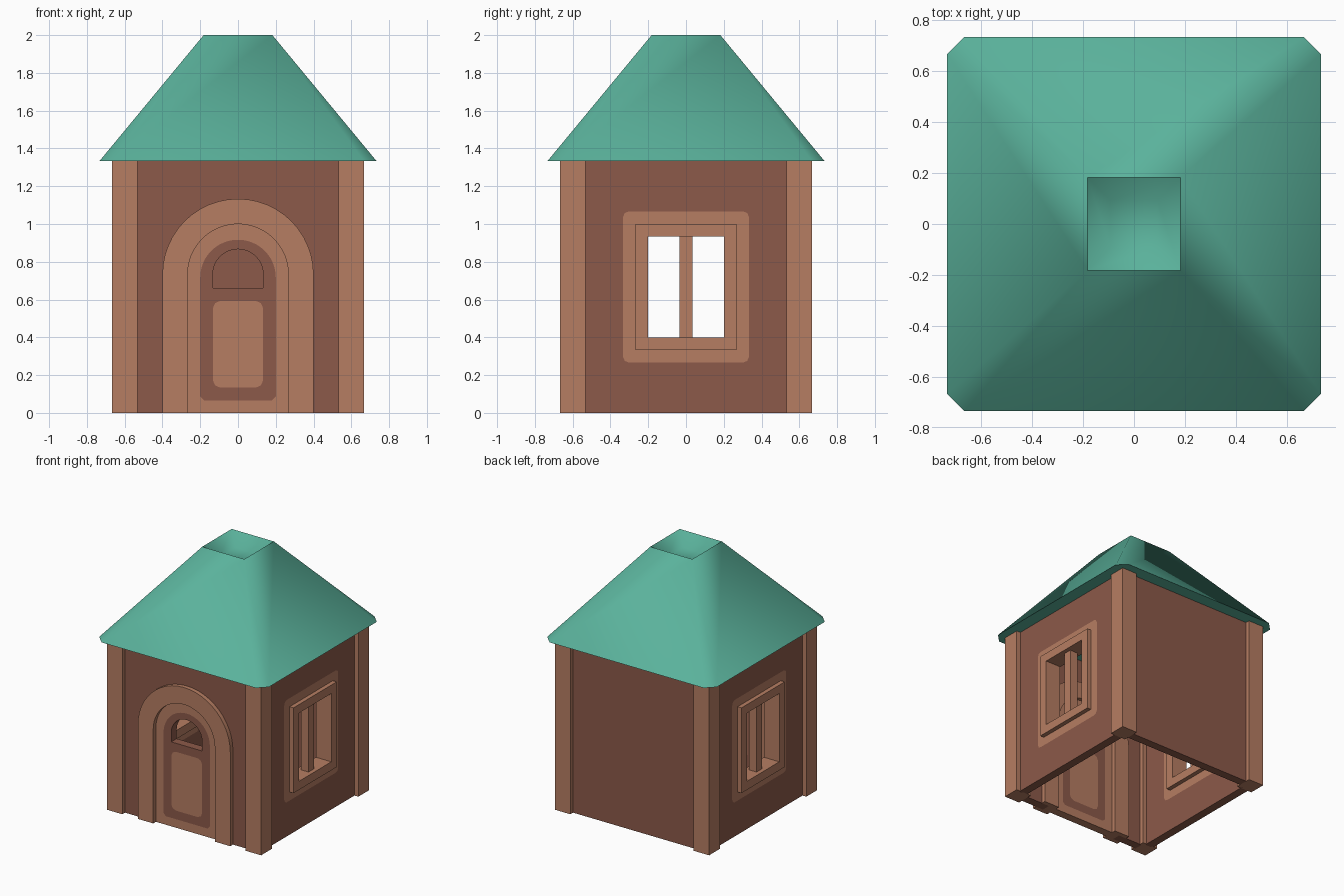
import bpy, bmesh
from math import pi, cos, sin, radians
from mathutils import Matrix

cube = bpy.data.objects.get("Cube")
if cube:
    bpy.data.objects.remove(cube, do_unlink=True)


def material(name, rgb):
    m = bpy.data.materials.new(name)
    m.use_nodes = True
    m.diffuse_color = (*rgb, 1)
    m.node_tree.nodes["Principled BSDF"].inputs["Base Color"].default_value = (*rgb, 1)
    return m


LIGHT = material("light_brown", (0.47, 0.207, 0.123))
DARK = material("dark_brown", (0.262, 0.101, 0.067))
GREEN = material("roof_green", (0.103, 0.445, 0.33))

U = 1 / 15              # building unit
MID = 9 * U             # distance of wall centre planes from the middle
TOP = 20 * U            # height of the walls


def finish(name, bm, mat, angle=30):
    bmesh.ops.remove_doubles(bm, verts=bm.verts, dist=1e-5)
    bmesh.ops.recalc_face_normals(bm, faces=bm.faces)
    mesh = bpy.data.meshes.new(name)
    bm.to_mesh(mesh)
    bm.free()
    mesh.materials.clear()
    mesh.materials.append(mat)
    for p in mesh.polygons:
        p.use_smooth = True
        p.material_index = 0
    mesh.set_sharp_from_angle(angle=radians(angle))
    ob = bpy.data.objects.new(name, mesh)
    bpy.context.collection.objects.link(ob)
    return ob


def box(name, center, size, mat):
    bm = bmesh.new()
    bmesh.ops.create_cube(bm, size=1, matrix=Matrix.Translation(center) @ Matrix.Diagonal((*size, 1)))
    return finish(name, bm, mat)


def slab(name, outlines, thickness, mat, turn=0):
    """Extruded upright outline; inner outlines become holes. turn: 0 front, 90 left, 180 back."""
    curve = bpy.data.curves.new(name, 'CURVE')
    curve.dimensions = '2D'
    curve.fill_mode = 'BOTH'
    curve.extrude = thickness / 2
    for pts in outlines:
        s = curve.splines.new('POLY')
        s.points.add(len(pts) - 1)
        for p, (x, z) in zip(s.points, pts):
            p.co = (x, z, 0, 1)
        s.use_cyclic_u = True
    tmp = bpy.data.objects.new(name + "_outline", curve)
    bpy.context.collection.objects.link(tmp)
    deps = bpy.context.evaluated_depsgraph_get()
    mesh = bpy.data.meshes.new_from_object(tmp.evaluated_get(deps))
    bm = bmesh.new()
    bm.from_mesh(mesh)
    bpy.data.objects.remove(tmp, do_unlink=True)
    bpy.data.curves.remove(curve)
    bpy.data.meshes.remove(mesh)
    bm.transform(Matrix.Rotation(radians(turn), 4, 'Z') @ Matrix.Translation((0, -MID, 0))
                 @ Matrix.Rotation(pi / 2, 4, 'X'))
    return finish(name, bm, mat)


def rect(w, z0, z1, c=0.0):
    """Rectangle of half width w with corners cut by c."""
    if not c:
        return [(-w, z0), (w, z0), (w, z1), (-w, z1)]
    k = c * 0.3
    right = [(w - c, z0), (w - k, z0 + k), (w, z0 + c), (w, z1 - c), (w - k, z1 - k), (w - c, z1)]
    return right + [(-x, z) for x, z in reversed(right)]


def arch(r, z0, spring=11 * U, c=0.0, n=24):
    """Round-topped outline starting at the lower left, over the top, to the lower right."""
    top = [(-r * cos(pi * i / n), spring + r * sin(pi * i / n)) for i in range(n + 1)]
    if c:
        return [(c - r, z0), (-r, z0 + c)] + top + [(r, z0 + c), (r - c, z0)]
    return [(-r, z0)] + top + [(r, z0)]


# Corner posts
for sx, side in ((1, "left"), (-1, "right")):
    for sy, end in ((-1, "front"), (1, "back")):
        box(f"{end}_{side}_post", (sx * MID, sy * MID, TOP / 2), (2 * U, 2 * U, TOP), LIGHT)

# Plain back wall
HALF = 8.2 * U
slab("back_wall", [rect(HALF, 0, TOP)], U, DARK, 180)

# Front wall, running around the doorway
doorway = arch(5 * U, 0)
slab("front_wall", [[(-HALF, TOP), (-HALF, 0)] + doorway + [(HALF, 0), (HALF, TOP)]], U, DARK)

# Door frame, door leaf and its coloured panels
slab("door_frame", [arch(6 * U, 0) + arch(4 * U, 0)[::-1]], 2 * U, LIGHT)
band = arch(3 * U, U, 10.75 * U, 0.02)
panel = rect(2 * U, 2 * U, 8.9 * U, 0.04)
door_light = arch(2 * U, 9.9 * U)
slab("door_leaf", [doorway, band], U, LIGHT)
slab("door_band", [band, panel, door_light], U, DARK)
slab("door_panel", [panel], U, LIGHT)

# Side walls with their windows
for turn, side, sx in ((90, "left", 1), (-90, "right", -1)):
    trim = rect(5 * U, 4 * U, 16 * U, 0.03)
    seat = rect(3.5 * U, 5.5 * U, 14.5 * U)
    opening = rect(3 * U, 6 * U, 14 * U)
    slab(f"{side}_wall", [rect(HALF, 0, TOP), trim], U, DARK, turn)
    slab(f"{side}_window_trim", [trim, seat], U, LIGHT, turn)
    slab(f"{side}_window_frame", [rect(4 * U, 5 * U, 15 * U), opening], 2 * U, LIGHT, turn)
    box(f"{side}_window_bar", (sx * MID, 0, 10 * U), (U, U, 8 * U), LIGHT)

# Hipped roof with cut eave corners and a sunken flat top
bm = bmesh.new()
e, c, t, f = 11 * U, 10 * U, 0.182, 0.092


def ring(points, z):
    return [bm.verts.new((x, y, z)) for x, y in points]


def square(r):
    return [(r, -r), (r, r), (-r, r), (-r, -r)]


eave = ring([(c, -e), (e, -c), (e, c), (c, e), (-c, e), (-e, c), (-e, -c), (-c, -e)], TOP)
rim = ring(square(t), 2)
floor = ring(square(f), 2 - 0.085)
for i in range(4):
    j = (i + 1) % 4
    bm.faces.new((eave[2 * i], eave[2 * i + 1], rim[i]))
    bm.faces.new((eave[2 * i + 1], eave[(2 * i + 2) % 8], rim[j], rim[i]))
    bm.faces.new((rim[i], rim[j], floor[j], floor[i]))
bm.faces.new(floor)
bm.faces.new(eave[::-1])
finish("roof", bm, GREEN, 60)
